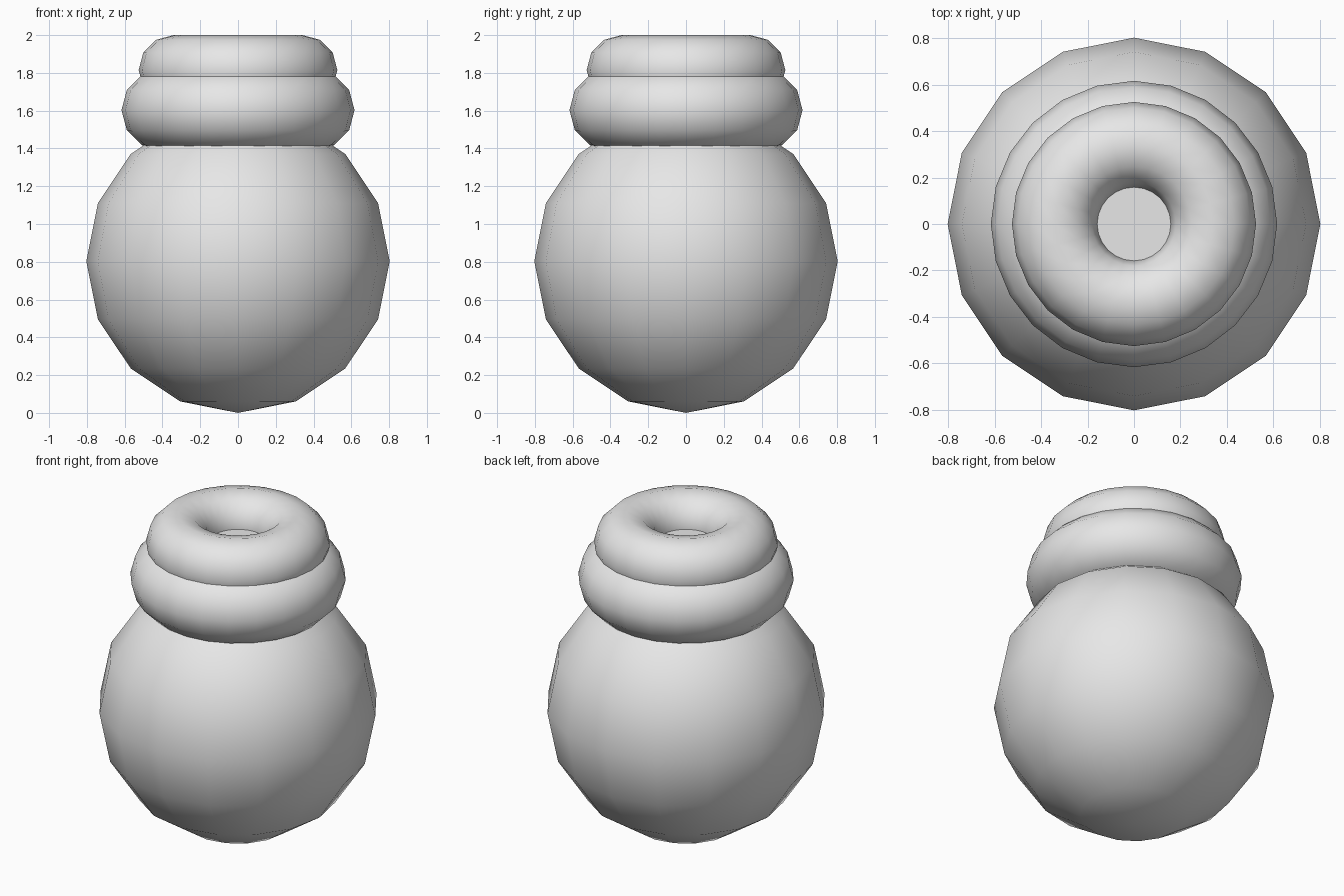
import bpy

cube = bpy.data.objects.get("Cube")
if cube:
    bpy.data.objects.remove(cube, do_unlink=True)

# Single plain material
grey = bpy.data.materials.new("light grey")
grey.use_nodes = True
colour = (0.8, 0.8, 0.8, 1)
grey.diffuse_color = colour
grey.node_tree.nodes["Principled BSDF"].inputs["Base Color"].default_value = colour


def finish(name):
    obj = bpy.context.object
    obj.name = name
    obj.data.materials.append(grey)
    bpy.ops.object.shade_smooth()
    return obj


def ring(name, z, major, minor):
    bpy.ops.mesh.primitive_torus_add(
        location=(0, 0, z), major_radius=major, minor_radius=minor,
        major_segments=24, minor_segments=12)
    return finish(name)


# Round body
RADIUS = 0.803
bpy.ops.mesh.primitive_uv_sphere_add(
    segments=16, ring_count=8, radius=RADIUS, location=(0, 0, RADIUS))
finish("body")

# Neck collar and rim
ring("neck_collar", 1.603, 0.403, 0.214)
ring("rim", 1.815, 0.341, 0.185)

# Flat disc closing the mouth
bpy.ops.mesh.primitive_circle_add(
    vertices=24, radius=0.165, fill_type='NGON', location=(0, 0, 1.825))
finish("mouth_disc")
